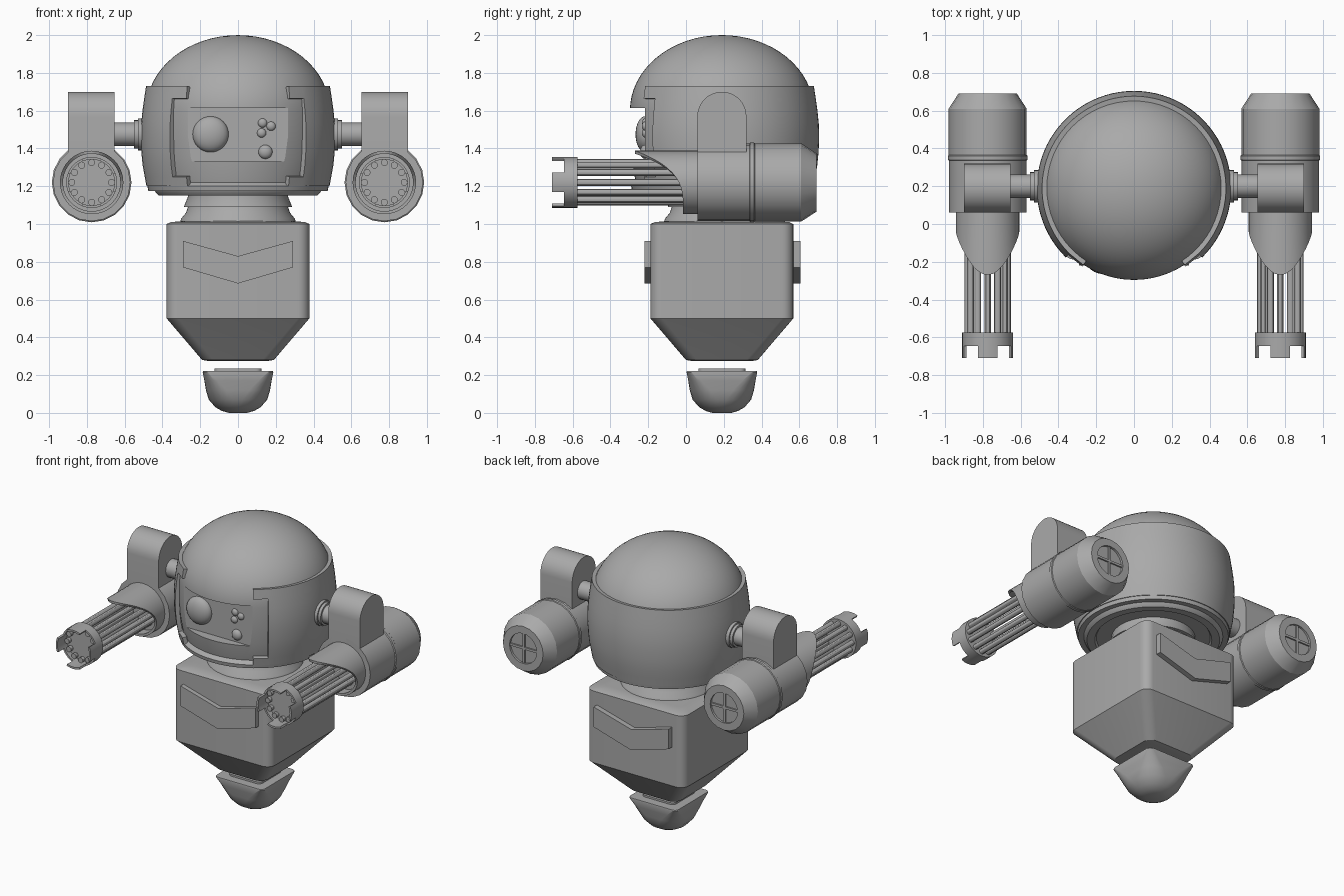
import bpy, bmesh, math
from mathutils import Matrix, Vector

if "Cube" in bpy.data.objects:
    bpy.data.objects.remove(bpy.data.objects["Cube"])

grey = bpy.data.materials.new("plain_grey")
grey.use_nodes = True
grey.diffuse_color = (0.4, 0.4, 0.4, 1)
grey.node_tree.nodes["Principled BSDF"].inputs["Base Color"].default_value = (0.4, 0.4, 0.4, 1)

CY = 0.19          # depth of the body axis
AX, AZ = 0.775, 1.22   # gun axis
TURN = {"z": Matrix(), "y": Matrix.Rotation(-math.pi / 2, 4, "X"),
        "x": Matrix.Rotation(math.pi / 2, 4, "Y")}


def smooth(ob, angle=30):
    bpy.ops.object.select_all(action="DESELECT")
    ob.select_set(True)
    bpy.context.view_layer.objects.active = ob
    bpy.ops.object.shade_smooth_by_angle(angle=math.radians(angle))


def finish(name, bm, loc=(0, 0, 0), axis="z", shade=True):
    bmesh.ops.remove_doubles(bm, verts=bm.verts, dist=0.0001)
    bmesh.ops.recalc_face_normals(bm, faces=bm.faces)
    bm.transform(Matrix.Translation(loc) @ TURN[axis])
    me = bpy.data.meshes.new(name)
    bm.to_mesh(me)
    bm.free()
    me.materials.append(grey)
    ob = bpy.data.objects.new(name, me)
    bpy.context.collection.objects.link(ob)
    if shade:
        smooth(ob)
    return ob


def skin(bm, rings, closed=True):
    """Bridge equal-length rings of points with quads."""
    rows = [[bm.verts.new(p) for p in ring] for ring in rings]
    n = len(rows[0])
    for a, b in zip(rows, rows[1:]):
        for i in range(n if closed else n - 1):
            j = (i + 1) % n
            bm.faces.new((a[i], a[j], b[j], b[i]))
    return rows


def circle(r, h, n):
    return [(r * math.cos(2 * math.pi * i / n), r * math.sin(2 * math.pi * i / n), h) for i in range(n)]


def revolve(name, profile, loc, axis="z", n=64):
    bm = bmesh.new()
    skin(bm, [circle(r, h, n) for r, h in profile])
    return finish(name, bm, loc, axis)


def cylinder(name, r, h0, h1, loc, axis="z", n=24):
    return revolve(name, [(0, h0), (r, h0), (r, h1), (0, h1)], loc, axis, n)


def box(name, lo, hi):
    bm = bmesh.new()
    bmesh.ops.create_cube(bm, size=1)
    for v in bm.verts:
        v.co = [lo[k] if v.co[k] < 0 else hi[k] for k in range(3)]
    return finish(name, bm, shade=False)


def prism(name, outline, lo, hi, place):
    """Extrude an outline; place(u, v, depth) gives the point."""
    bm = bmesh.new()
    a, b = skin(bm, [[place(u, v, d) for u, v in outline] for d in (lo, hi)])
    bm.faces.new(a)
    bm.faces.new(b)
    return finish(name, bm)


def rounded_loft(name, sections, seg=6):
    """Loft rounded squares given as (height, half width, corner radius)."""
    rings = []
    for z, half, r in sections:
        ring = []
        for q in range(4):
            mid = math.pi / 4 + q * math.pi / 2
            cx = (half - r) * math.copysign(1, math.cos(mid))
            cy = (half - r) * math.copysign(1, math.sin(mid))
            for k in range(seg + 1):
                a = q * math.pi / 2 + k / seg * math.pi / 2
                ring.append((cx + r * math.cos(a), cy + r * math.sin(a), z))
        rings.append(ring)
    bm = bmesh.new()
    rows = skin(bm, rings)
    bm.faces.new(rows[0])
    bm.faces.new(rows[-1])
    return finish(name, bm, (0, CY, 0))


# Foot and torso
rounded_loft("foot", [(0, .05, .049), (.01, .085, .08), (.03, .12, .11), (.07, .155, .13),
                      (.12, .17, .11), (.17, .178, .07), (.215, .187, .03), (.222, .185, .03),
                      (.222, .125, .03), (.235, .125, .03)])
rounded_loft("torso", [(.275, .16, .05), (.28, .19, .06), (.5, .378, .06), (1.0, .378, .06),
                       (1.01, .355, .06), (1.015, .30, .06)])

# Chest and back chevrons
chevron = [(-.29, .91), (0, .83), (.29, .91), (.29, .77), (0, .685), (-.29, .77)]
for name, lo, hi in (("front_chevron", -.22, -.17), ("back_chevron", .55, .605)):
    prism(name, chevron, lo, hi, lambda u, v, d: (u, d, v))

# Neck and rings under the head
revolve("neck", [(0, 1.0), (.31, 1.0), (.30, 1.03), (.275, 1.06), (.265, 1.09), (.287, 1.09),
                 (.265, 1.145), (.265, 1.18), (0, 1.18)], (0, CY, 0))
revolve("head_ring", [(0, 1.165), (.36, 1.165), (.37, 1.15), (.42, 1.15), (.435, 1.165),
                      (.44, 1.175), (.475, 1.175), (.48, 1.2), (.44, 1.23), (0, 1.23)], (0, CY, 0))

# Domed head with a flat face recess
dome = [(.487 * math.cos(a), 1.6 + .4 * math.sin(a)) for a in (math.pi / 2 * k / 16 for k in range(17))]
head = revolve("head", [(0, 1.19), (.445, 1.19), (.462, 1.25), (.478, 1.35), (.487, 1.48)] + dome, (0, CY, 0))
cutter = box("face_cutter", (-.265, -.6, 1.33), (.265, -.217, 1.615))
cutter.hide_render = True
mod = head.modifiers.new("face_recess", "BOOLEAN")
mod.operation, mod.object, mod.solver = "DIFFERENCE", cutter, "EXACT"
bpy.context.view_layer.objects.active = head
bpy.ops.object.modifier_apply(modifier=mod.name)
bpy.data.objects.remove(cutter)
smooth(head)

# Outer shell, open at the front with short hooks above and below
hook, edge = math.radians(33.5), math.radians(44.5)
angles = [hook] + [edge + (2 * math.pi - 2 * edge) * k / 64 for k in range(65)] + [2 * math.pi - hook]
shell_profile = [(.485, 1.2), (.494, 1.25), (.505, 1.31), (.512, 1.38), (.515, 1.46), (.513, 1.53),
                 (.506, 1.6), (.497, 1.665), (.487, 1.73)]
bm = bmesh.new()
skin(bm, [[(r * math.sin(a), -r * math.cos(a), z) for a in angles] for r, z in shell_profile], False)
gap = [f for f in bm.faces if 1.26 < f.calc_center_median().z < 1.66
       and f.calc_center_median().y < -.355 and abs(f.calc_center_median().x) < .36]
bmesh.ops.delete(bm, geom=gap, context="FACES")
shell = finish("head_shell", bm, (0, CY, 0))
mod = shell.modifiers.new("thickness", "SOLIDIFY")
mod.thickness, mod.offset = .028, -1
bpy.context.view_layer.objects.active = shell
bpy.ops.object.modifier_apply(modifier=mod.name)
smooth(shell)


# Eye and face buttons
def stud(name, x, z, r, depth):
    bm = bmesh.new()
    bmesh.ops.create_uvsphere(bm, u_segments=24, v_segments=16, radius=r)
    bmesh.ops.scale(bm, vec=(1, depth / r, 1), verts=bm.verts)
    finish(name, bm, (x, -.217, z))


stud("eye", -.145, 1.475, .095, .05)
for k, (x, z, r) in enumerate([(.13, 1.535, .024), (.175, 1.518, .024), (.125, 1.482, .024), (.145, 1.382, .037)]):
    stud(f"face_button_{k + 1}", x, z, r, r * .7)


def muzzle(name, loc):
    """Ring with four teeth pointing forward."""
    n, bm = 32, bmesh.new()
    levels = (-.575, -.645, -.71)
    outer, inner = ([[bm.verts.new(p) for p in circle(r, h, n)] for h in levels] for r in (.135, .122))
    for i in range(n):
        j = (i + 1) % n
        tooth = [(k + 2) % 8 < 4 for k in (i - 1, i, j)]
        top = 2 if tooth[1] else 1
        for wall in (outer, inner):
            for k in range(top):
                bm.faces.new((wall[k][i], wall[k][j], wall[k + 1][j], wall[k + 1][i]))
        for k in (0, top):
            bm.faces.new((outer[k][i], outer[k][j], inner[k][j], inner[k][i]))
        if tooth[0] != tooth[1]:
            bm.faces.new((outer[1][i], outer[2][i], inner[2][i], inner[1][i]))
    finish(name, bm, loc, "y")


def shroud(name, loc):
    """Sleeve whose front edge sweeps forward at the top."""
    n, bm = 40, bmesh.new()
    rings = []
    for r, front in ((.168, False), (.168, True), (.152, True), (.152, False)):
        ring = []
        for x, z, _ in circle(r, 0, n):
            t = (z / r + 1) / 2
            ring.append((x, -.015 - .255 * t ** 3.5 if front else .08, z))
        rings.append(ring)
    skin(bm, rings + [rings[0]])
    finish(name, bm, loc)


# Arms: axle, bracket, gun housing, barrels
for side, s in (("left", 1), ("right", -1)):
    gun = (s * AX, 0, AZ)
    for part, r, a, b in (("axle", .062, .45, .70), ("axle_flange", .085, .48, .53), ("axle_collar", .075, .48, .55)):
        cylinder(f"{side}_{part}", r, min(s * a, s * b), max(s * a, s * b), (0, .2, 1.475), "x")

    arch = [(.06, 1.25)] + [(.19 - .13 * math.cos(math.pi * k / 16), 1.57 + .13 * math.sin(math.pi * k / 16))
                            for k in range(17)] + [(.32, 1.25)]
    prism(f"{side}_bracket", arch, s * .655, s * .9, lambda u, v, d: (d, u, v))

    revolve(f"{side}_gun_housing",
            [(0, .06), (.205, .06), (.205, .335), (.211, .34), (.211, .36), (.207, .365), (.207, .61),
             (.155, .69), (.105, .69), (.105, .675), (0, .675)], gun, "y", 20)
    box(f"{side}_rear_bar_upright", (s * AX - .008, .67, AZ - .103), (s * AX + .008, .685, AZ + .103))
    box(f"{side}_rear_bar_level", (s * AX - .103, .67, AZ - .008), (s * AX + .103, .685, AZ + .008))

    shroud(f"{side}_shroud", gun)
    muzzle(f"{side}_muzzle", gun)
    cylinder(f"{side}_muzzle_plate", .13, -.605, -.575, gun, "y", 32)
    for k in range(12):
        a = math.pi * k / 6
        spot = Vector(gun) + Vector((.105 * math.cos(a), 0, .105 * math.sin(a)))
        cylinder(f"{side}_barrel_{k + 1}", .018, -.63, .08, spot, "y", 12)
